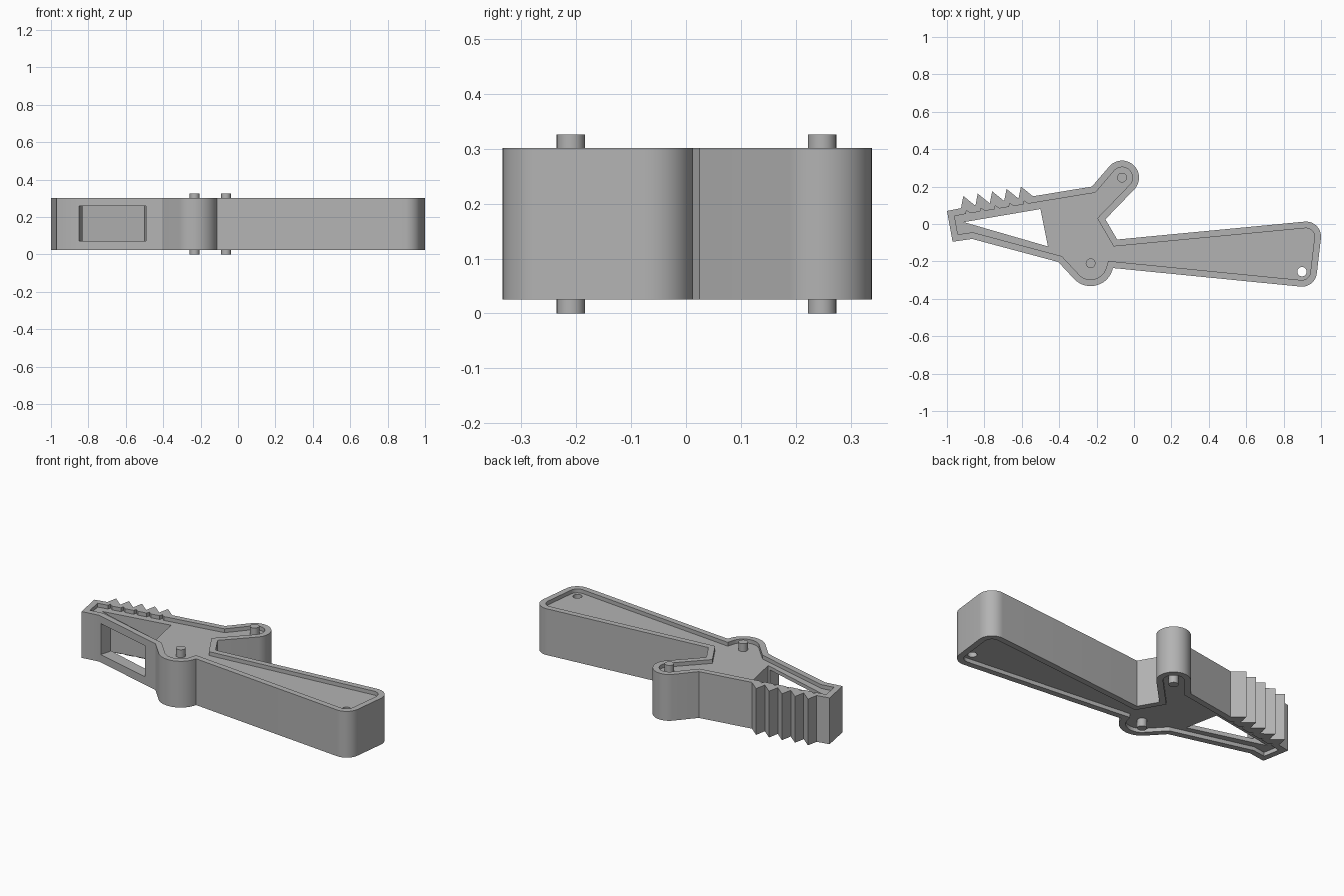
import bpy, bmesh, math
from mathutils import Vector, Matrix

if "Cube" in bpy.data.objects:
    bpy.data.objects.remove(bpy.data.objects["Cube"])

BOTTOM, TOP, RECESS, RIM = 0.025, 0.302, 0.023, 0.035
PINS = [(-0.064, 0.248), (-0.232, -0.21)]

grey = bpy.data.materials.new("plain grey")
grey.use_nodes = True
grey.diffuse_color = (0.45, 0.45, 0.45, 1)
grey.node_tree.nodes["Principled BSDF"].inputs["Base Color"].default_value = (0.45, 0.45, 0.45, 1)


def arc(centre, radius, start, end, steps):
    """Points along an arc, angles in degrees."""
    return [Vector((centre[0] + radius * math.cos(math.radians(start + (end - start) * i / steps)),
                    centre[1] + radius * math.sin(math.radians(start + (end - start) * i / steps))))
            for i in range(steps + 1)]


def inset(points, distance):
    """Mitred inward offset of a clockwise outline."""
    result = []
    for i, p in enumerate(points):
        a = (p - points[i - 1]).normalized()
        b = (points[(i + 1) % len(points)] - p).normalized()
        na, nb = Vector((a.y, -a.x)), Vector((b.y, -b.x))
        result.append(p + (na + nb) * distance / (1 + na.dot(nb)))
    return result


def prism(name, points, low, high):
    """Extrude a flat outline between two heights."""
    bm = bmesh.new()
    face = bm.faces.new([bm.verts.new((p[0], p[1], low)) for p in points])
    top = bmesh.ops.extrude_face_region(bm, geom=[face])["geom"]
    bmesh.ops.translate(bm, vec=(0, 0, high - low),
                        verts=[v for v in top if isinstance(v, bmesh.types.BMVert)])
    bmesh.ops.recalc_face_normals(bm, faces=bm.faces)
    mesh = bpy.data.meshes.new(name)
    bm.to_mesh(mesh)
    bm.free()
    mesh.materials.append(grey)
    obj = bpy.data.objects.new(name, mesh)
    bpy.context.collection.objects.link(obj)
    return obj


def cut(target, cutter):
    """Subtract the cutter, then remove it."""
    cutter.hide_render = True
    mod = target.modifiers.new("cut", 'BOOLEAN')
    mod.operation, mod.solver, mod.object = 'DIFFERENCE', 'EXACT', cutter
    bpy.context.view_layer.objects.active = target
    bpy.ops.object.modifier_apply(modifier=mod.name)
    bpy.data.objects.remove(cutter)


def smooth(obj):
    bpy.ops.object.select_all(action='DESELECT')
    obj.select_set(True)
    bpy.context.view_layer.objects.active = obj
    bpy.ops.object.shade_smooth_by_angle(angle=math.radians(25))


# Outline: jaw back edge, hooked arm, handle, pivot lobe, jaw front edge
jaw_tip = [Vector((-1, 0.07)), Vector((-0.925, 0.085))]
rest = ([Vector((-0.225, 0.2))]
        + arc(PINS[0], 0.091, 135, -40, 20)
        + [Vector((-0.153, 0.025)), Vector((-0.09, -0.083))]
        + arc((0.92, -0.067), 0.08, 95, -6, 10)
        + arc((0.898, -0.255), 0.08, -6, -96, 10)
        + arc(PINS[1], 0.122, -12, -132, 16)
        + [Vector((-0.405, -0.203)), Vector((-0.865, -0.08)), Vector((-0.97, -0.095))])

# Sawtooth grip along the back edge of the jaw
teeth, notches = [], []
edge = (rest[0] - jaw_tip[1]).normalized()
out = Vector((-edge.y, edge.x))
for i in range(5):
    base = jaw_tip[1] + edge * 0.078 * i
    teeth += [base, base + edge * 0.023 + out * 0.062, base + edge * 0.078]
    inner = base - out * RIM
    notches += [inner + edge * 0.02, inner + edge * 0.027 + out * 0.018, inner + edge * 0.045]
outline = [jaw_tip[0]] + teeth[0::3] + [teeth[-1]] + rest
outline = [jaw_tip[0]] + [p for i, p in enumerate(teeth) if i % 3 < 2] + [teeth[-1]] + rest
pocket = inset(jaw_tip + rest, RIM)
pocket = [pocket[0]] + notches + pocket[2:]

# Body with a shallow recess on both faces
body = prism("lever_body", outline, BOTTOM, TOP)
cut(body, prism("top_recess", pocket, TOP - RECESS, TOP + 0.1))
cut(body, prism("bottom_recess", pocket, BOTTOM - 0.1, BOTTOM + RECESS))

# Triangular jaw opening and hanging hole
cut(body, prism("jaw_opening", [(-0.91, 0.01), (-0.5, 0.08), (-0.46, -0.12)], -0.1, 0.5))
cut(body, prism("hanging_hole", arc((0.898, -0.255), 0.025, 0, 345, 23), -0.1, 0.5))

# Side window through the front jaw wall into the opening
window = prism("side_window", [(0, -0.05), (0.372, -0.05), (0.372, 0.085), (0, 0.085)], 0.072, 0.258)
window.data.transform(Matrix.Translation((-0.85, -0.084, 0)) @ Matrix.Rotation(math.radians(-15), 4, 'Z'))
cut(body, window)
smooth(body)

# Pivot pins standing proud of both faces
for label, centre in zip(("arm_pin", "pivot_pin"), PINS):
    smooth(prism(label, arc(centre, 0.026, 0, 345, 23), 0, 0.326))
